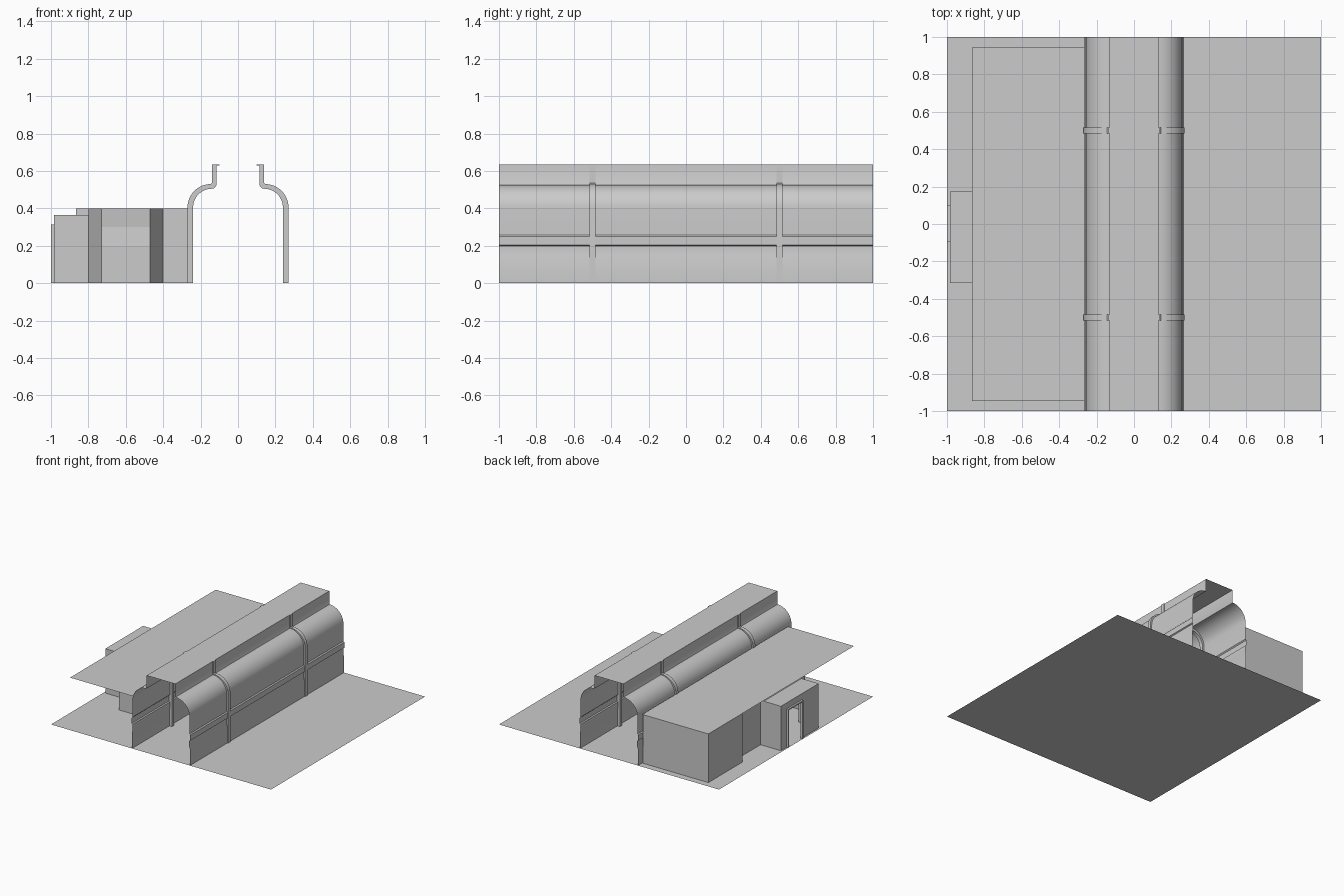
import bpy, bmesh, math
from mathutils import Vector

if "Cube" in bpy.data.objects:
    bpy.data.objects.remove(bpy.data.objects["Cube"])


def make_object(name, bm, smooth=False):
    bmesh.ops.remove_doubles(bm, verts=bm.verts, dist=1e-5)
    bmesh.ops.recalc_face_normals(bm, faces=bm.faces)
    me = bpy.data.meshes.new(name)
    bm.to_mesh(me)
    bm.free()
    ob = bpy.data.objects.new(name, me)
    bpy.context.collection.objects.link(ob)
    if smooth:
        bpy.context.view_layer.objects.active = ob
        ob.select_set(True)
        bpy.ops.object.shade_smooth_by_angle(angle=math.radians(30))
        ob.select_set(False)
    return ob


def sheet(name, path, sweep, smooth=False):
    """Sweep an open 3D path along a vector as a thin sheet."""
    bm = bmesh.new()
    a = [bm.verts.new(p) for p in path]
    b = [bm.verts.new(Vector(p) + Vector(sweep)) for p in path]
    for i in range(len(path) - 1):
        bm.faces.new((a[i], a[i + 1], b[i + 1], b[i]))
    return make_object(name, bm, smooth)


def wall(name, plan, z0, z1):
    return sheet(name, [(x, y, z0) for x, y in plan], (0, 0, z1 - z0))


def box(name, lo, hi):
    bm = bmesh.new()
    bmesh.ops.create_cube(bm, size=1)
    for v in bm.verts:
        v.co = [lo[i] + (v.co[i] + .5) * (hi[i] - lo[i]) for i in range(3)]
    return make_object(name, bm)


def arc(cx, cz, r, a0=0, a1=90, n=12):
    return [(cx + r * math.cos(math.radians(a0 + (a1 - a0) * i / n)),
             cz + r * math.sin(math.radians(a0 + (a1 - a0) * i / n))) for i in range(n + 1)]


# Ground slab surface
sheet("ground", [(-1, -1, 0), (1, -1, 0)], (0, 2, 0))

# Hall shell: grooved walls, curved eaves, raised centre, open at both ends
side = [(.263, 0), (.263, .135), (.257, .155), (.257, .2), (.266, .205),
        (.266, .25), (.258, .258)] + arc(.132, .4, .126)
side += [(.13, .53), (.13, .635)]
profile = side + [(-x, z) for x, z in reversed(side)]
sheet("hall_shell", [(x, -1, z) for x, z in profile], (0, 2, 0), True)

# Ribs wrapping the shell inside and out
outer = [(.27, 0)] + arc(.145, .405, .125) + [(.138, .537), (.138, .635)]
inner = [(.24, 0)] + arc(.14, .405, .1) + arc(.14, .53, .025, 270, 180, 5)
inner += [(.115, .628), (.098, .628), (.098, .635), (.138, .635)]


def rib(name, s, y, half=.015):
    loop = outer + list(reversed(inner[:-1]))
    bm = bmesh.new()
    f = bm.faces.new([bm.verts.new((s * x, y - half, z)) for x, z in loop])
    ext = bmesh.ops.extrude_face_region(bm, geom=[f], use_keep_orig=True)
    for v in ext["geom"]:
        if isinstance(v, bmesh.types.BMVert):
            v.co.y += 2 * half
    make_object(name, bm, True)


for s, label in ((1, "right"), (-1, "left")):
    for y, end in ((-.5, "front"), (.5, "back")):
        rib(f"rib_{label}_{end}", s, y)

# Side building: overhanging flat roof
sheet("side_roof", [(-.865, -.945, .4), (-.265, -.945, .4)], (0, 1.89, 0))

# Side building walls
wall("back_block_walls", [(-.27, .945), (-.865, .945), (-.865, .5), (-.8, .5), (-.8, .175)], 0, .4)
wall("bay_left_wall", [(-.8, -.315), (-.73, -.5)], 0, .4)
wall("bay_right_wall", [(-.47, -.5), (-.4, -.315), (-.27, -.315)], 0, .4)
sheet("bay_front", [(-.73, -.5, 0), (-.73, -.5, .2), (-.73, -.49, .3), (-.73, -.5, .4)], (.26, 0, 0))

# Entrance porch with door opening and sloped roof edge
wall("porch_back_side", [(-.8, .175), (-.985, .175), (-.985, .1)], 0, .365)
wall("porch_front_side", [(-.985, -.095), (-.985, -.315), (-.8, -.315)], 0, .365)
wall("porch_lintel", [(-.985, .1), (-.985, -.095)], .315, .365)
sheet("porch_roof", [(-.985, -.315, .365), (-.83, -.315, .365), (-.8, -.315, .4)], (0, .49, 0))

# Door frame
for y in (-.095, .09):
    box("door_post", (-1, y, 0), (-.98, y + .01, .315))
box("door_head", (-1, -.095, .305), (-.98, .1, .315))
